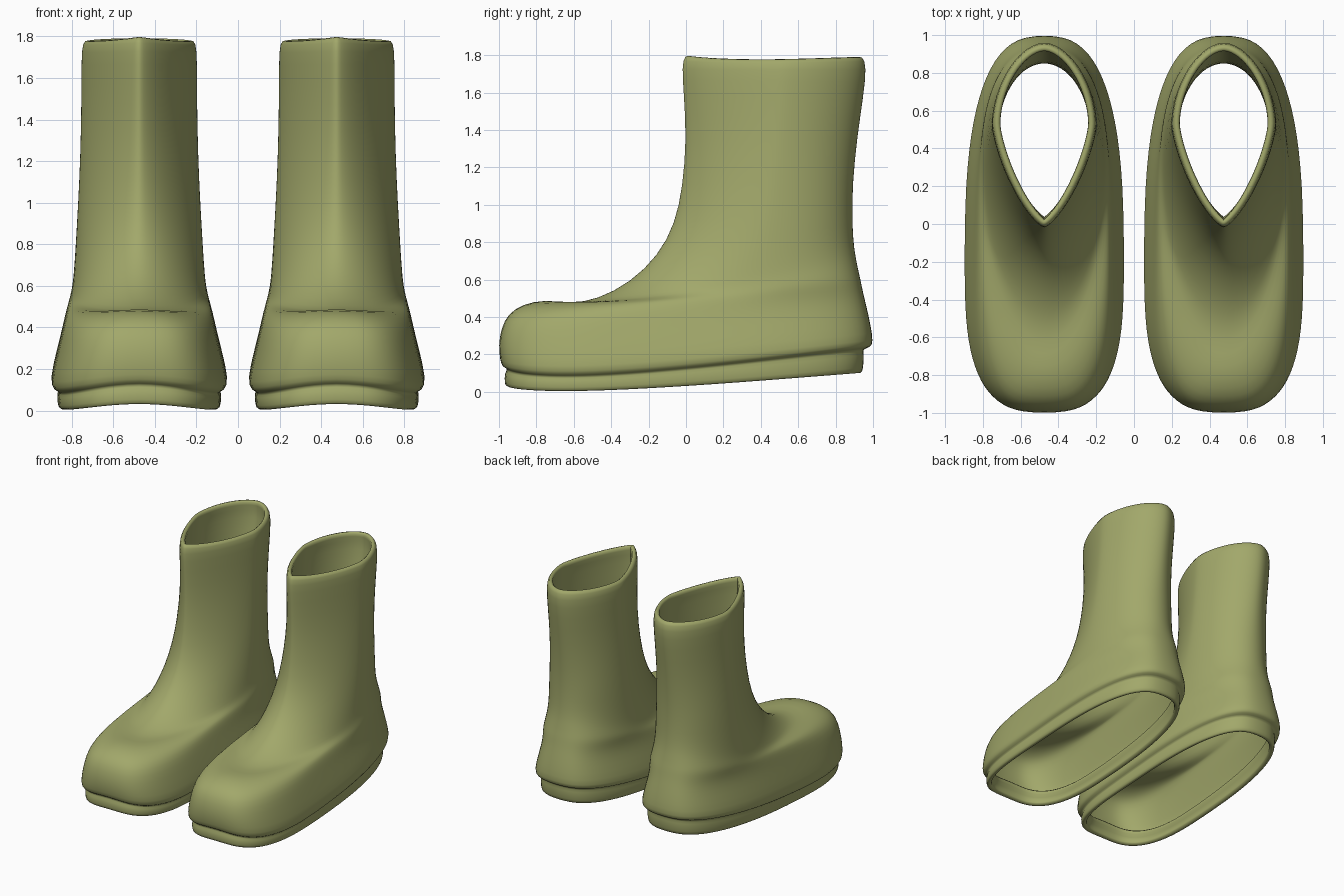
import bpy, bmesh, math

# Boot rings, bottom to top:
# front y, front z, back y, back z, half width, sag
SOLE = [(-.965, .028, .94, .095, .385, -.045), (-.972, .05, .95, .12, .395, -.045),
        (-.972, .105, .957, .205, .395, -.06), (-.952, .128, .945, .228, .385, -.068),
        (-.985, .138, .99, .24, .415, -.068), (-.995, .168, 1.005, .265, .43, -.065),
        (-1.005, .25, .99, .36, .402, -.03), (-.99, .34, .972, .44, .376, -.01)]
# As above, plus: widest y, front power, back power
# (power of the superellipse ends: 3 is blunt, 1.4 is pointed)
UPPER = [(-.955, .415, .957, .50, .360, -.01, -.05, 3.0, 2.6),
         (-.88, .468, .945, .55, .347, -.02, .15, 2.6, 2.5),
         (-.76, .495, .935, .60, .338, -.04, .28, 2.2, 2.4),
         (-.62, .473, .925, .64, .330, -.02, .33, 2.0, 2.3),
         (-.48, .493, .915, .69, .323, -.02, .35, 2.0, 2.2),
         (-.30, .585, .905, .74, .316, -.02, .38, 1.9, 2.1),
         (-.15, .73, .895, .82, .308, -.01, .42, 1.75, 2.0),
         (-.06, .90, .89, .95, .299, 0, .45, 1.6, 2.0),
         (-.02, 1.10, .893, 1.12, .289, 0, .48, 1.5, 1.9),
         (0, 1.35, .915, 1.35, .281, 0, .5, 1.4, 1.8),
         (-.015, 1.60, .95, 1.58, .279, 0, .52, 1.4, 1.8),
         (-.025, 1.74, .968, 1.74, .279, 0, .53, 1.4, 1.8),
         (-.01, 1.805, .945, 1.80, .265, -.018, .53, 1.4, 1.8)]
N = 40
CENTRE = .475

rings = [r + (-.2, 3, 2.7) for r in SOLE] + UPPER


def ring_points(ring):
    yf, zf, yb, zb, w, sag, ym, nf, nb = ring
    skew = .55 if zf < .4 else .7
    pts = []
    for i in range(N):
        a = 2 * math.pi * i / N
        c, s = math.cos(a), math.sin(a)
        n, reach = (nb, yb - ym) if c > 0 else (nf, yf - ym)
        y = ym + reach * abs(c) ** (2 / n)
        x = -math.copysign(w * abs(s) ** (2 / n), s)
        u = min(1, max(0, (y - yf) / (yb - yf)))
        pts.append((x, y, zf + (zb - zf) * u + sag * math.sin(math.pi * u ** skew)))
    return pts


# Hollow boot shell, open at the top and underneath
bm = bmesh.new()
loops = [[bm.verts.new(p) for p in ring_points(r)] for r in rings]
for lo, hi in zip(loops, loops[1:]):
    for i in range(N):
        j = (i + 1) % N
        bm.faces.new((lo[i], lo[j], hi[j], hi[i]))
mesh = bpy.data.meshes.new("boot")
bm.to_mesh(mesh)
bm.free()
for p in mesh.polygons:
    p.use_smooth = True

rubber = bpy.data.materials.new("olive_rubber")
rubber.diffuse_color = (.36, .39, .145, 1)
mesh.materials.append(rubber)

# The pair
for name, side in (("left_boot", 1), ("right_boot", -1)):
    boot = bpy.data.objects.new(name, mesh)
    boot.location.x = side * CENTRE
    bpy.context.collection.objects.link(boot)
    wall = boot.modifiers.new("wall", 'SOLIDIFY')
    wall.thickness = .04
    wall.offset = -1
    wall.use_even_offset = True
    smooth = boot.modifiers.new("smooth", 'SUBSURF')
    smooth.levels = smooth.render_levels = 1
